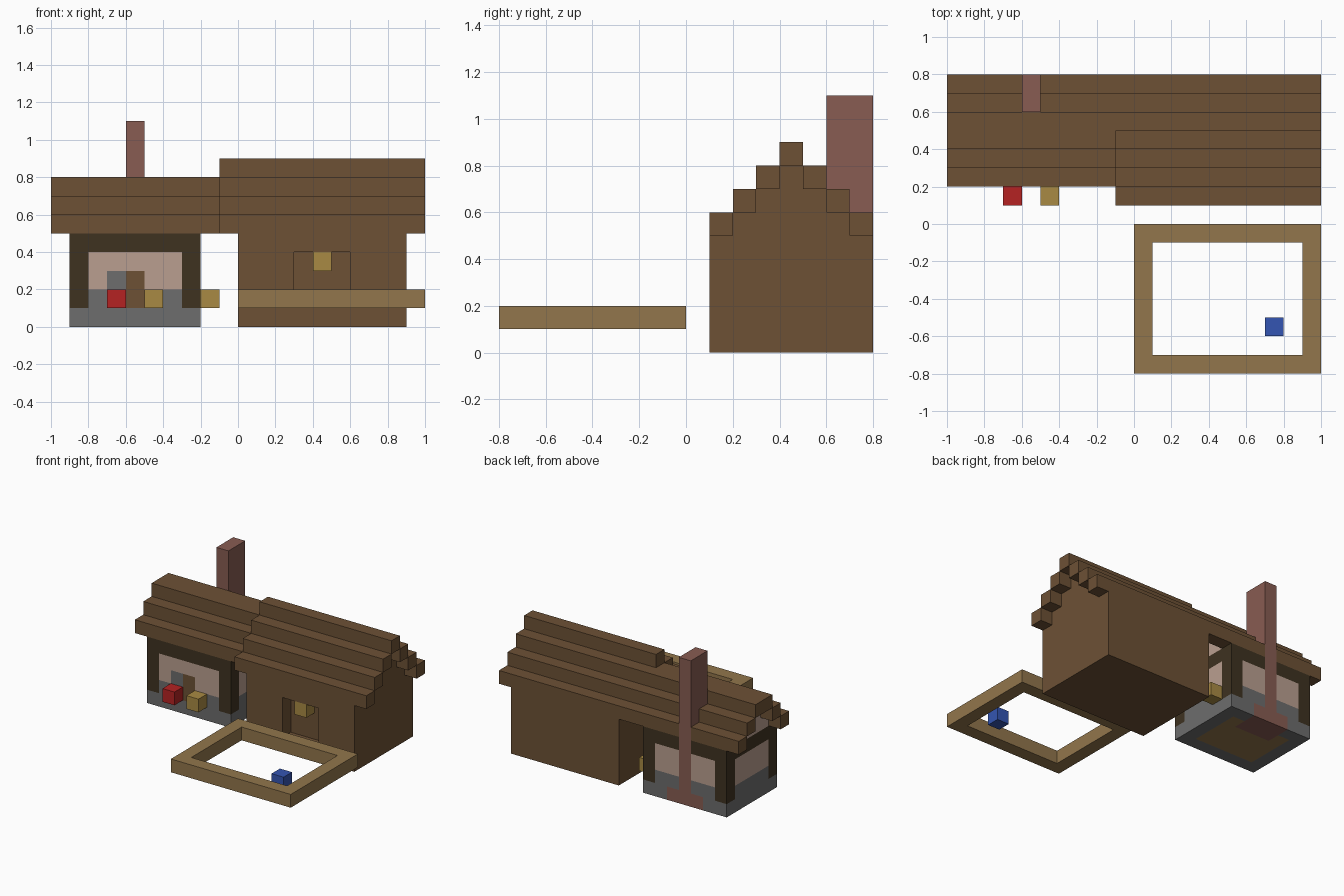
import bpy
import bmesh
from mathutils import Vector

if "Cube" in bpy.data.objects:
    bpy.data.objects.remove(bpy.data.objects["Cube"], do_unlink=True)


def make_material(name, hex_colour):
    parts = [int(hex_colour[i:i + 2], 16) / 255 for i in (0, 2, 4)]
    linear = [c / 12.92 if c < 0.04045 else ((c + 0.055) / 1.055) ** 2.4 for c in parts]
    mat = bpy.data.materials.new(name)
    mat.use_nodes = True
    mat.diffuse_color = (*linear, 1)
    mat.node_tree.nodes["Principled BSDF"].inputs["Base Color"].default_value = (*linear, 1)
    return mat


BROWN = make_material("brown_wood", "6d5135")
DARK = make_material("dark_wood", "3e3220")
PINK = make_material("pale_window", "ba9f90")
GREY = make_material("grey_stone", "6d6d6d")
RED = make_material("red", "b52222")
GOLD = make_material("gold", "a98a43")
TAN = make_material("tan_wood", "92764c")
BRICK = make_material("brick", "885c52")
BLUE = make_material("blue", "3455b2")


def box_mesh(x, y, z):
    """Box between (low, high) pairs on each axis."""
    bm = bmesh.new()
    bmesh.ops.create_cube(bm, size=1)
    for v in bm.verts:
        v.co = Vector(r[0] if c < 0 else r[1] for c, r in zip(v.co, (x, y, z)))
    return bm


def cut(bm, axis, positions):
    """Slice the faces at the given positions along one axis."""
    normal = Vector((0, 0, 0))
    normal[axis] = 1
    for p in positions:
        geom = bm.verts[:] + bm.edges[:] + bm.faces[:]
        bmesh.ops.bisect_plane(bm, geom=geom, plane_co=normal * p, plane_no=normal)


def finish(bm, name, materials):
    mesh = bpy.data.meshes.new(name)
    bmesh.ops.recalc_face_normals(bm, faces=bm.faces[:])
    bm.to_mesh(mesh)
    bm.free()
    for mat in materials:
        mesh.materials.append(mat)
    obj = bpy.data.objects.new(name, mesh)
    bpy.context.collection.objects.link(obj)
    return obj


def box(name, x, y, z, mat):
    return finish(box_mesh(x, y, z), name, [mat])


# House body with a recessed doorway
bm = box_mesh((0, 0.9), (0.1, 0.8), (0, 0.5))
cut(bm, 0, (0.3, 0.6))
cut(bm, 2, (0.1, 0.4))
bm.faces.ensure_lookup_table()
door = min(bm.faces, key=lambda f: (f.calc_center_median() - Vector((0.45, 0.1, 0.25))).length)
pushed = bmesh.ops.extrude_discrete_faces(bm, faces=[door])["faces"]
bmesh.ops.translate(bm, verts=pushed[0].verts[:], vec=(0, 0.1, 0))
finish(bm, "house_body", [BROWN])
box("door_sign", (0.4, 0.5), (0.1, 0.2), (0.3, 0.4), GOLD)

# Annex with stone base, timber frame, windows and hearth
ANNEX = [GREY, DARK, PINK, BROWN, BRICK, TAN]


def annex_colour(c, n):
    in_foot = -0.7 < c.x < -0.4
    if n.z < -0.5:
        if in_foot and c.y > 0.6:
            return BRICK
        return TAN if -0.8 < c.x < -0.3 and 0.3 < c.y < 0.7 else GREY
    if n.y > 0.5 and (-0.6 < c.x < -0.5 or (in_foot and c.z < 0.1)):
        return BRICK
    if n.y < -0.5:
        if -0.6 < c.x < -0.5 and 0.1 < c.z < 0.3:
            return BROWN
        if -0.7 < c.x < -0.6 and c.z < 0.3:
            return GREY
    along = abs(c.x + 0.55) > 0.25 if abs(n.y) > 0.5 else abs(c.y - 0.5) > 0.2
    if c.z > 0.4 or (along and c.z > 0.1):
        return DARK
    return PINK if c.z > 0.2 else GREY


bm = box_mesh((-0.9, -0.2), (0.2, 0.8), (0, 0.5))
cut(bm, 0, [-0.8 + 0.1 * i for i in range(6)])
cut(bm, 1, [0.3 + 0.1 * i for i in range(5)])
cut(bm, 2, [0.1 + 0.1 * i for i in range(4)])
bm.normal_update()
for f in bm.faces:
    f.material_index = ANNEX.index(annex_colour(f.calc_center_median(), f.normal))
finish(bm, "annex_body", ANNEX)

# Stepped gables and roof courses
for i in range(3):
    z = (0.5 + 0.1 * i, 0.6 + 0.1 * i)
    low, high = 0.1 + 0.1 * i, 0.8 - 0.1 * i
    box("house_gable", (0, 0.9), (low + 0.1, high - 0.1), z, BROWN)
    box("house_roof_front", (-0.1, 1), (low, low + 0.1), z, BROWN)
    if i < 2:
        box("annex_gable", (-0.9, -0.2), (low + 0.2, high - 0.1), z, PINK)
        box("annex_roof_front", (-1, -0.1), (low + 0.1, low + 0.2), z, BROWN)
    # back courses leave a gap for the chimney
    if i < 2:
        box("roof_back", (-1, -0.6), (high - 0.1, high), z, BROWN)
        box("roof_back", (-0.5, 1), (high - 0.1, high), z, BROWN)
    else:
        box("roof_back", (-0.1, 1), (high - 0.1, high), z, BROWN)
box("house_ridge", (-0.1, 1), (0.4, 0.5), (0.8, 0.9), BROWN)
box("annex_ridge", (-1, -0.1), (0.4, 0.6), (0.7, 0.8), BROWN)

# Chimney above the annex wall
box("chimney", (-0.6, -0.5), (0.6, 0.8), (0.5, 1.1), BRICK)

# Small goods around the annex
box("red_crate", (-0.7, -0.6), (0.1, 0.2), (0.1, 0.2), RED)
box("gold_crate", (-0.5, -0.4), (0.1, 0.2), (0.1, 0.2), GOLD)
box("side_crate", (-0.2, -0.1), (0.6, 0.7), (0.1, 0.2), GOLD)

# Yard fence ring with a blue block inside
rail = (0.1, 0.2)
for y in (-0.8, -0.1):
    box("fence_long_rail", (0, 1), (y, y + 0.1), rail, TAN)
for x in (0, 0.9):
    box("fence_side_rail", (x, x + 0.1), (-0.7, -0.1), rail, TAN)
box("blue_block", (0.7, 0.8), (-0.6, -0.5), rail, BLUE)
